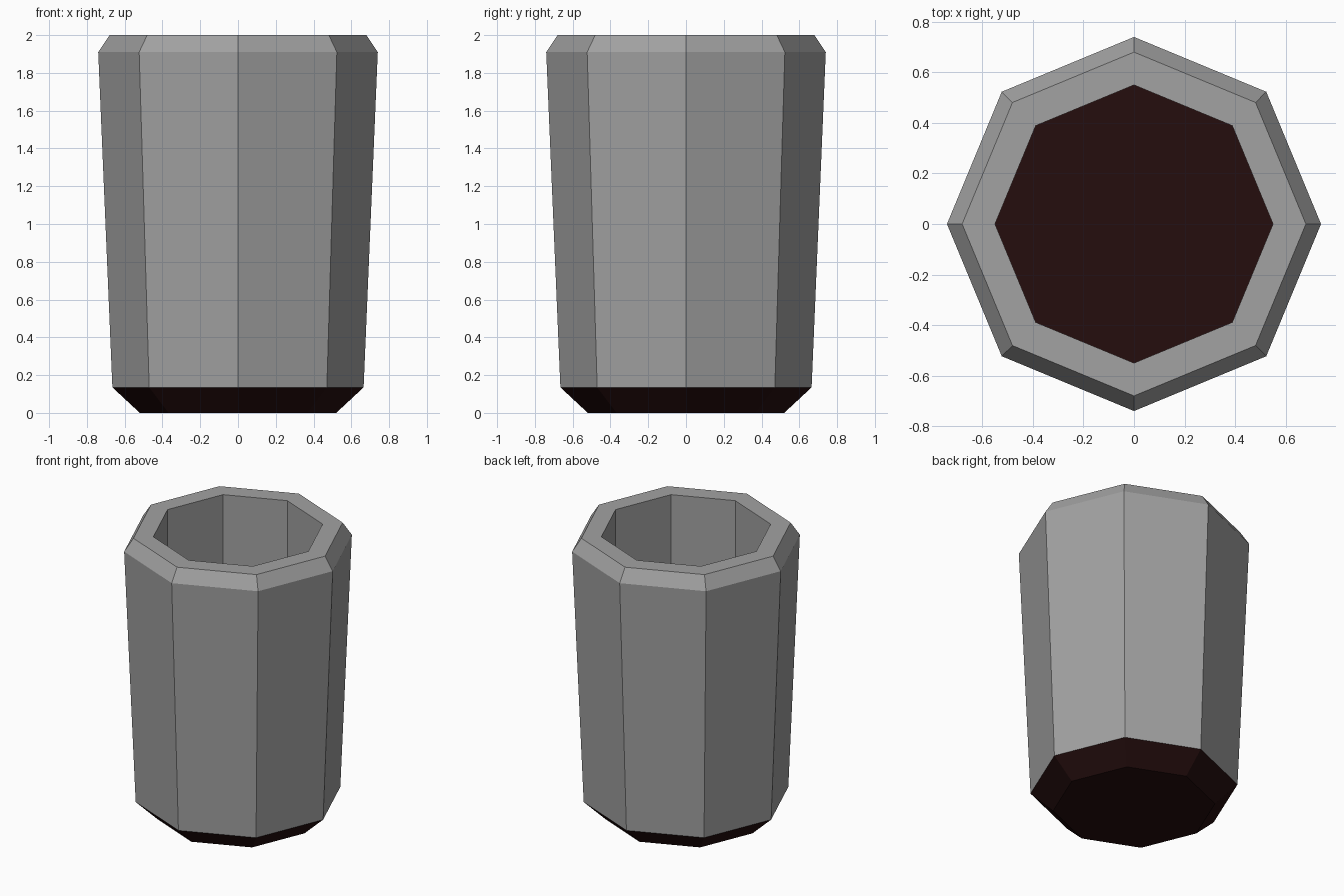
import bpy
import bmesh
from math import cos, sin, tau

SIDES = 8

cube = bpy.data.objects.get("Cube")
if cube:
    bpy.data.objects.remove(cube, do_unlink=True)


def make_material(name, rgb):
    mat = bpy.data.materials.new(name)
    mat.use_nodes = True
    mat.diffuse_color = (*rgb, 1)
    mat.node_tree.nodes["Principled BSDF"].inputs["Base Color"].default_value = (*rgb, 1)
    return mat


def lathe(name, profile, mat, cap_start=False, cap_end=False):
    """Turn a (radius, height) profile into a flat-sided shell."""
    bm = bmesh.new()
    rings = [[bm.verts.new((r * cos(tau * i / SIDES), r * sin(tau * i / SIDES), z))
              for i in range(SIDES)] for r, z in profile]
    for low, high in zip(rings, rings[1:]):
        for i in range(SIDES):
            j = (i + 1) % SIDES
            bm.faces.new((low[i], low[j], high[j], high[i]))
    if cap_start:
        bm.faces.new(rings[0][::-1])
    if cap_end:
        bm.faces.new(rings[-1])
    mesh = bpy.data.meshes.new(name)
    bm.to_mesh(mesh)
    bm.free()
    mesh.materials.append(mat)
    obj = bpy.data.objects.new(name, mesh)
    bpy.context.collection.objects.link(obj)
    return obj


grey = make_material("mid grey", (0.36, 0.36, 0.36))
dark = make_material("dark brown", (0.018, 0.004, 0.004))

base_top = 0.135
inner = 0.55

# Tapered outer wall, chamfered rim and straight inner wall
lathe("cup_wall", [(0.665, base_top), (0.74, 1.91), (0.68, 2.0),
                   (inner, 2.0), (inner, base_top)], grey)

# Chamfered foot with a closed underside
lathe("cup_base", [(0.52, 0.0), (0.665, base_top)], dark, cap_start=True)

# Floor inside the cup
lathe("cup_floor", [(inner, base_top)], dark, cap_end=True)
